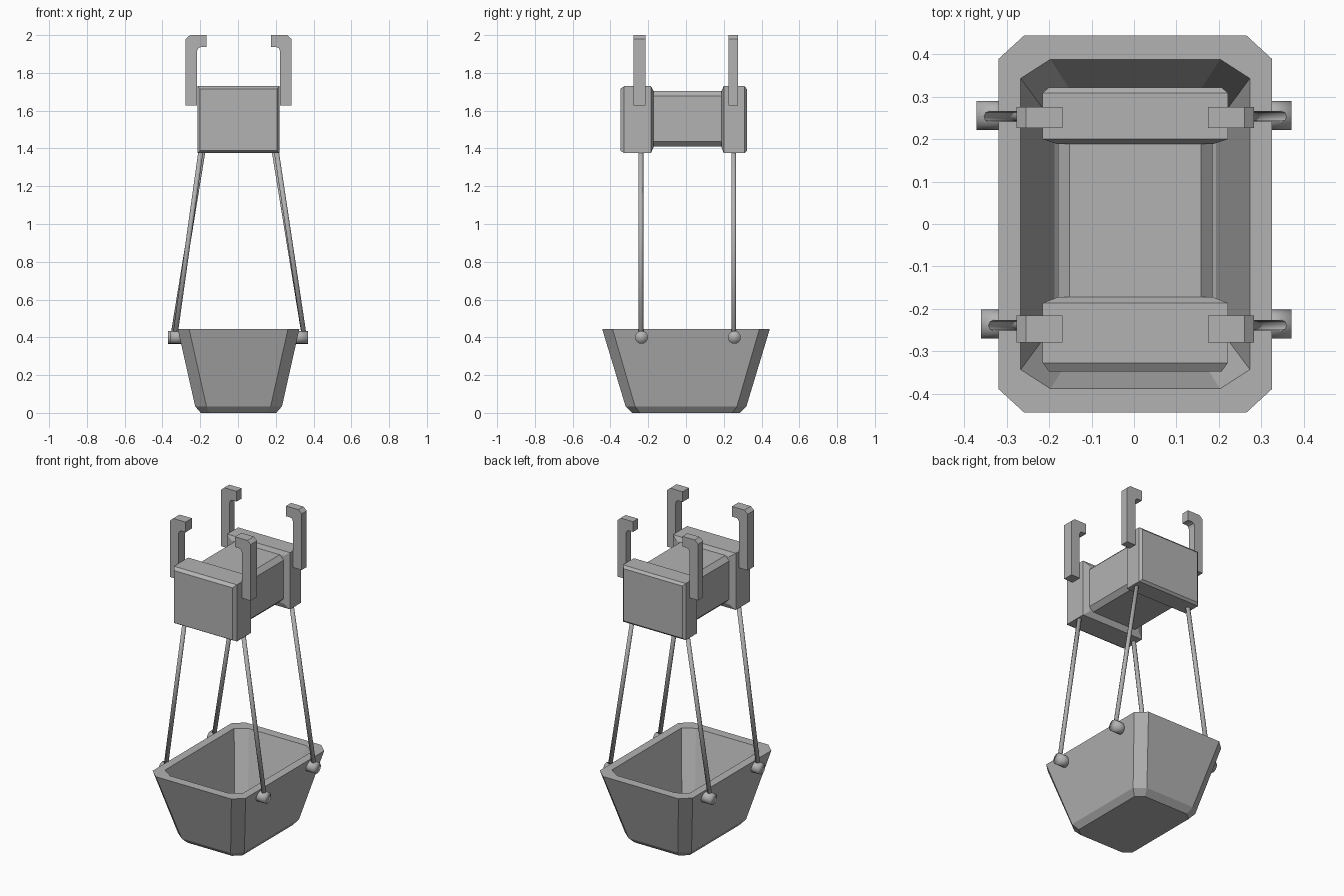
import bpy, bmesh
from mathutils import Vector

if "Cube" in bpy.data.objects:
    bpy.data.objects.remove(bpy.data.objects["Cube"])

CX = 0.003  # slight sideways offset of the body

# Dark grey finish shared by all parts
GREY = bpy.data.materials.new("dark_grey")
GREY.diffuse_color = (0.45, 0.45, 0.45, 1)
GREY.use_nodes = True
GREY.node_tree.nodes["Principled BSDF"].inputs["Base Color"].default_value = GREY.diffuse_color


def finish(name, bm, smooth=False):
    bmesh.ops.recalc_face_normals(bm, faces=bm.faces)
    for f in bm.faces:
        f.smooth = smooth
    me = bpy.data.meshes.new(name)
    bm.to_mesh(me)
    bm.free()
    me.materials.append(GREY)
    ob = bpy.data.objects.new(name, me)
    bpy.context.collection.objects.link(ob)
    return ob


def octagon(hx, hy, cx, cy, z):
    pts = [(hx, hy - cy), (hx - cx, hy), (cx - hx, hy), (-hx, hy - cy),
           (-hx, cy - hy), (cx - hx, -hy), (hx - cx, -hy), (hx, cy - hy)]
    return [(x + CX, y, z) for x, y in pts]


def rect(hx, z0, z1, y):
    return [(CX + x, y, z) for x, z in ((-hx, z0), (hx, z0), (hx, z1), (-hx, z1))]


def loft(name, rings):
    bm = bmesh.new()
    loops = [[bm.verts.new(p) for p in r] for r in rings]
    for a, b in zip(loops, loops[1:]):
        n = len(a)
        for i in range(n):
            bm.faces.new((a[i], a[(i + 1) % n], b[(i + 1) % n], b[i]))
    bm.faces.new(loops[0])
    bm.faces.new(loops[-1])
    return finish(name, bm)


def block(name, x, y, z, bevel):
    bm = bmesh.new()
    bmesh.ops.create_cube(bm, size=1)
    for v in bm.verts:
        v.co = [(lo + hi) / 2 + c * (hi - lo) for c, (lo, hi) in zip(v.co, (x, y, z))]
    bmesh.ops.bevel(bm, geom=bm.edges[:], offset=bevel, segments=1, affect='EDGES')
    return finish(name, bm)


def rod(name, p, q, r, sides):
    p, q = Vector(p), Vector(q)
    bm = bmesh.new()
    bmesh.ops.create_cone(bm, cap_ends=True, segments=sides, radius1=r, radius2=r,
                          depth=(q - p).length)
    rot = Vector((0, 0, 1)).rotation_difference(q - p)
    for v in bm.verts:
        v.co = rot @ v.co + (p + q) / 2
    return finish(name, bm, smooth=True)


# Hollow tapered bucket: outside up, over the rim, down the inside
loft("bucket", [
    octagon(0.20, 0.285, 0.045, 0.04, 0.0),
    octagon(0.23, 0.32, 0.06, 0.05, 0.035),
    octagon(0.322, 0.444, 0.06, 0.055, 0.445),
    octagon(0.27, 0.388, 0.07, 0.045, 0.445),
    octagon(0.19, 0.28, 0.06, 0.045, 0.09),
    octagon(0.16, 0.25, 0.05, 0.04, 0.06),
])

# Upper weight: two end blocks with chamfered faces, joined by a narrower core
loft("front_end_block", [
    rect(0.203, 1.388, 1.715, -0.348), rect(0.218, 1.375, 1.73, -0.327),
    rect(0.218, 1.375, 1.73, -0.186), rect(0.182, 1.405, 1.705, -0.172)])
loft("back_end_block", [
    rect(0.203, 1.388, 1.715, 0.322), rect(0.218, 1.375, 1.73, 0.309),
    rect(0.218, 1.375, 1.73, 0.2), rect(0.182, 1.405, 1.705, 0.188)])
block("core_block", (-0.179, 0.185), (-0.21, 0.22), (1.41, 1.705), 0.027)

# Hook outline in x and z for the right side
HOOK = [(0.219, 1.628), (0.28, 1.628), (0.28, 1.98), (0.257, 2.0), (0.171, 2.0),
        (0.171, 1.936), (0.2, 1.936), (0.213, 1.931), (0.219, 1.917)]

for end, y, hook_y, w, top_x in (("front", -0.239, -0.247, 0.032, 0.195),
                                 ("back", 0.253, 0.251, 0.025, 0.183)):
    for side, s in (("left", -1), ("right", 1)):
        tag = f"{end}_{side}"
        # Hook
        loft(f"{tag}_hook", [[(CX + s * x, hook_y + d, z) for x, z in HOOK]
                             for d in (-w, w)])
        # Peg on the bucket side
        tip = 0.36 if tag == "front_left" else 0.371
        rod(f"{tag}_peg", (s * 0.285, y + 0.003, 0.4), (s * tip, y + 0.003, 0.4),
            0.034, 16)
        # Rope
        rod(f"{tag}_rope", (CX + s * (tip - 0.024), y, 0.41),
            (CX + s * top_x, y, 1.42), 0.013, 8)
